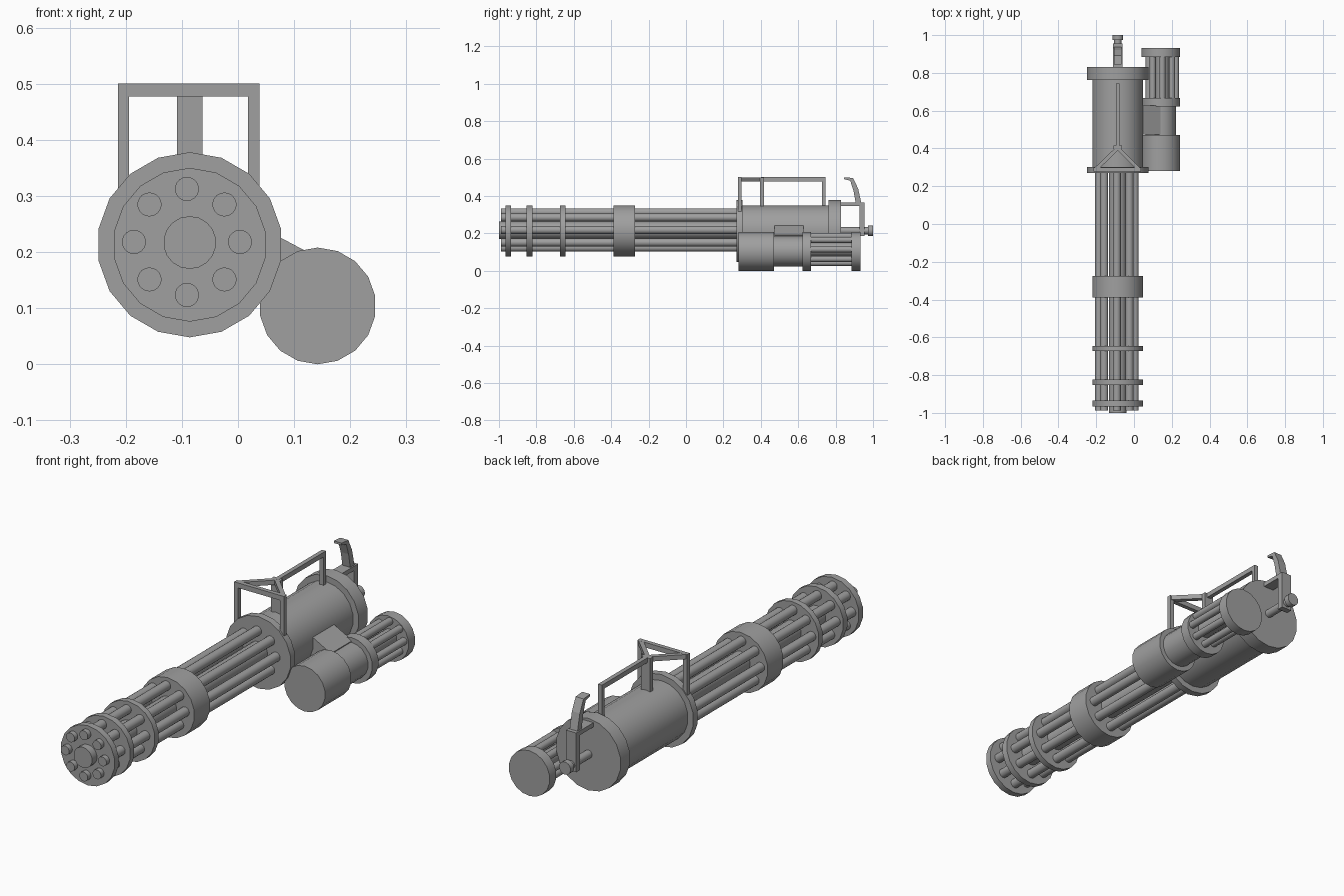
import bpy, math
from mathutils import Vector

cube = bpy.data.objects.get("Cube")
if cube:
    bpy.data.objects.remove(cube, do_unlink=True)

grey = bpy.data.materials.new("gunmetal grey")
grey.use_nodes = True
COLOUR = (0.35, 0.35, 0.35, 1)
grey.diffuse_color = COLOUR
grey.node_tree.nodes["Principled BSDF"].inputs["Base Color"].default_value = COLOUR

AXIS = (-0.086, 0.213)     # x, z of the main body
MOTOR = (0.142, 0.104)     # x, z of the side motor


def finish(name):
    obj = bpy.context.object
    obj.name = name
    obj.data.materials.append(grey)
    return obj


def drum(name, centre, radius, y0, y1, sides=18):
    """Cylinder lying along y with a vertex at its top."""
    bpy.ops.mesh.primitive_cylinder_add(
        vertices=sides, radius=radius, depth=y1 - y0,
        location=(centre[0], (y0 + y1) / 2, centre[1]), rotation=(math.pi / 2, 0, 0))
    bpy.ops.object.shade_smooth_by_angle(angle=math.radians(30))
    return finish(name)


def box(name, lo, hi):
    lo, hi = Vector(lo), Vector(hi)
    bpy.ops.mesh.primitive_cube_add(size=1, location=(lo + hi) / 2)
    bpy.context.object.scale = hi - lo
    return finish(name)


def beam(name, a, b, width, height):
    """Box from a to b, with its height kept upright."""
    a, b = Vector(a), Vector(b)
    d = b - a
    bpy.ops.mesh.primitive_cube_add(size=1, location=(a + b) / 2)
    obj = bpy.context.object
    obj.scale = (width, d.length, height)
    obj.rotation_euler = d.to_track_quat('Y', 'Z').to_euler()
    return finish(name)


def extrude(name, profile, x0, x1):
    """Side profile of (y, z) points extended across x."""
    n = len(profile)
    verts = [(x, y, z) for x in (x0, x1) for y, z in profile]
    faces = [tuple(range(n))[::-1], tuple(range(n, 2 * n))]
    faces += [(i, (i + 1) % n, (i + 1) % n + n, i + n) for i in range(n)]
    mesh = bpy.data.meshes.new(name)
    mesh.from_pydata(verts, [], faces)
    mesh.materials.append(grey)
    obj = bpy.data.objects.new(name, mesh)
    bpy.context.collection.objects.link(obj)
    return obj


def tube_ring(name, centre, ring, radius, y0, y1):
    for i in range(8):
        a = i * math.pi / 4
        spot = (centre[0] + ring * math.cos(a), centre[1] + ring * math.sin(a))
        drum(f"{name}_{i + 1}", spot, radius, y0, y1)


# Barrel cluster
tube_ring("barrel", (-0.091, 0.218), 0.0945, 0.0214, -0.988, 0.29)
drum("centre_barrel", (-0.086, 0.217), 0.047, -1.0, 0.29)
for i, (y0, y1) in enumerate([(-0.965, -0.935), (-0.852, -0.822),
                              (-0.673, -0.645), (-0.388, -0.274)]):
    drum(f"barrel_clamp_{i + 1}", AXIS, 0.137, y0, y1)

# Main housing
drum("housing", AXIS, 0.137, 0.28, 0.80)
drum("housing_front_flange", AXIS, 0.165, 0.27, 0.303)
drum("housing_rear_flange", AXIS, 0.165, 0.762, 0.83)

# Side motor
drum("motor_front", MOTOR, 0.104, 0.28, 0.47)
drum("motor_neck", MOTOR, 0.082, 0.46, 0.63)
drum("motor_flange", MOTOR, 0.104, 0.622, 0.667)
drum("motor_rear_cap", MOTOR, 0.104, 0.884, 0.932)
tube_ring("motor_rod", (0.15, 0.114), 0.072, 0.0165, 0.65, 0.89)
drum("motor_core", (0.15, 0.114), 0.036, 0.65, 0.89)

# Sloping bracket between housing and motor
bracket = box("motor_bracket", (0.01, 0.473, 0.124), (0.123, 0.628, 0.224))
bracket.rotation_euler.y = math.radians(28)

# Carrying handle
X = AXIS[0]
TOP, Z = 0.5, 0.489
box("handle_front_bar", (-0.214, 0.278, 0.477), (0.038, 0.298, TOP))
for side, label in ((-1, "right"), (1, "left")):
    px = -0.088 + side * 0.116
    box(f"handle_front_post_{label}", (px - 0.01, 0.278, 0.29), (px + 0.01, 0.298, 0.48))
    beam(f"handle_diagonal_{label}", (px, 0.288, Z), (X, 0.402, Z), 0.02, 0.0215)
box("handle_middle_post", (X - 0.023, 0.396, 0.33), (X + 0.023, 0.416, 0.499))
box("handle_rear_post", (X - 0.01, 0.727, 0.33), (X + 0.01, 0.745, 0.49))
box("handle_top_bar", (X - 0.01, 0.40, 0.478), (X + 0.01, 0.745, TOP))

# Rear grip bracket, lever and thumb knob
box("grip_arm", (X - 0.026, 0.82, 0.345), (X + 0.026, 0.955, 0.365))
box("grip_plate", (X - 0.026, 0.927, 0.185), (X + 0.026, 0.955, 0.365))
extrude("grip_lever", [(0.845, 0.5), (0.893, 0.496), (0.92, 0.44), (0.938, 0.36),
                       (0.908, 0.36), (0.895, 0.43), (0.878, 0.482), (0.845, 0.49)],
        X - 0.02, X + 0.02)
drum("knob_shaft", (X, 0.214), 0.019, 0.82, 0.985)
drum("thumb_knob", (X, 0.214), 0.029, 0.974, 1.0)
